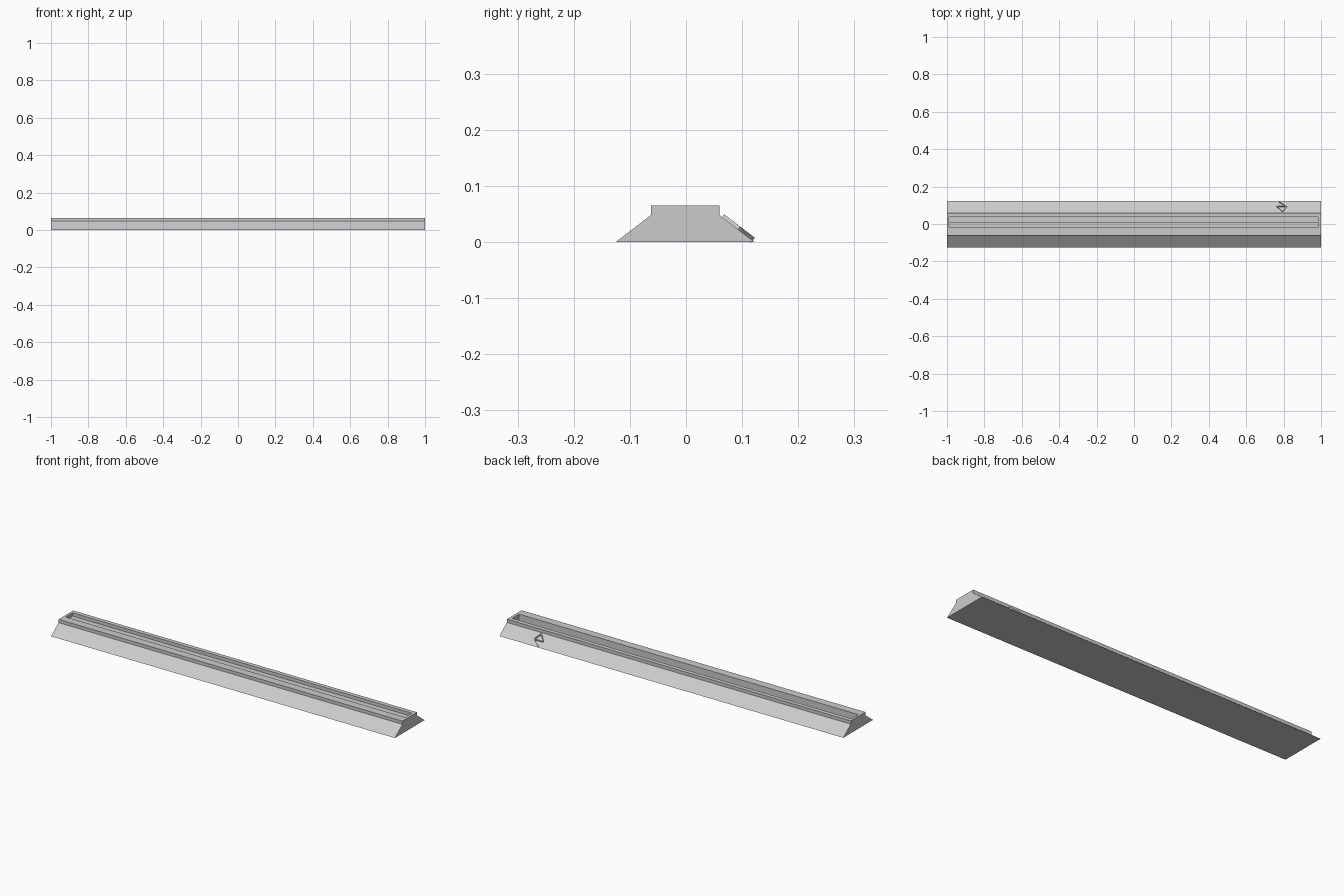
import bpy
import bmesh
import math
from mathutils import Matrix, Vector

cube = bpy.data.objects.get("Cube")
if cube:
    bpy.data.objects.remove(cube, do_unlink=True)

grey = bpy.data.materials.new("plain grey")
grey.use_nodes = True
grey.diffuse_color = (0.6, 0.6, 0.6, 1)
grey.node_tree.nodes["Principled BSDF"].inputs["Base Color"].default_value = grey.diffuse_color


def finish(name, bm):
    """Turn a bmesh into a grey object."""
    bmesh.ops.recalc_face_normals(bm, faces=bm.faces)
    mesh = bpy.data.meshes.new(name)
    bm.to_mesh(mesh)
    bm.free()
    mesh.materials.append(grey)
    obj = bpy.data.objects.new(name, mesh)
    bpy.context.collection.objects.link(obj)
    return obj


def extrude_x(name, profile, x0, x1):
    """Extrude a (y, z) profile along x."""
    bm = bmesh.new()
    face = bm.faces.new([bm.verts.new((x0, y, z)) for y, z in profile])
    new = bmesh.ops.extrude_face_region(bm, geom=[face])["geom"]
    verts = [v for v in new if isinstance(v, bmesh.types.BMVert)]
    bmesh.ops.translate(bm, verts=verts, vec=(x1 - x0, 0, 0))
    return finish(name, bm)


# Long base: sloped flanks below a short upright rim
toe, shoulder, rim_z, centre = 0.1235, 0.061, 0.065, -0.0015
half = [(toe, 0), (shoulder, 0.048), (shoulder, rim_z)]
profile = [(centre + y, z) for y, z in half]
profile += [(centre - y, z) for y, z in reversed(half)]
base = extrude_x("base", profile, -1, 1)

# Stepped channel sunk into the top, closed at both ends
channel = [(-0.02, 0.08), (-0.02, 0.03), (0.009, 0.03),
           (0.009, 0.048), (0.037, 0.048), (0.037, 0.08)]
cutter = extrude_x("channel_cutter", channel, -0.988, 0.985)
cutter.hide_render = True
cut = base.modifiers.new("channel", "BOOLEAN")
cut.operation = "DIFFERENCE"
cut.solver = "EXACT"
cut.object = cutter
bpy.context.view_layer.objects.active = base
bpy.ops.object.modifier_apply(modifier=cut.name)
bpy.data.objects.remove(cutter, do_unlink=True)

# Small raised ornament of plain bars on the back slope
slope = math.atan2(0.048, toe - shoulder)
place = Matrix.Translation((0.79, 0.0915, 0.0245)) @ Matrix.Rotation(-slope, 4, "X")
corners = [Vector(c) for c in ((-0.026, 0.004), (0.026, 0.004), (0.004, -0.032), (-0.014, 0.033))]
strokes = [(0, 1), (1, 2), (2, 0), (3, 1)]
bm = bmesh.new()
for a, b in strokes:
    start, end = corners[a], corners[b]
    run, mid = end - start, (start + end) / 2
    turn = Matrix.Rotation(math.atan2(run.y, run.x), 4, "Z")
    size = Matrix.Diagonal((run.length, 0.005, 0.011, 1))
    bmesh.ops.create_cube(bm, size=1, matrix=place @ Matrix.Translation((mid.x, mid.y, 0)) @ turn @ size)
finish("slope_ornament", bm)
